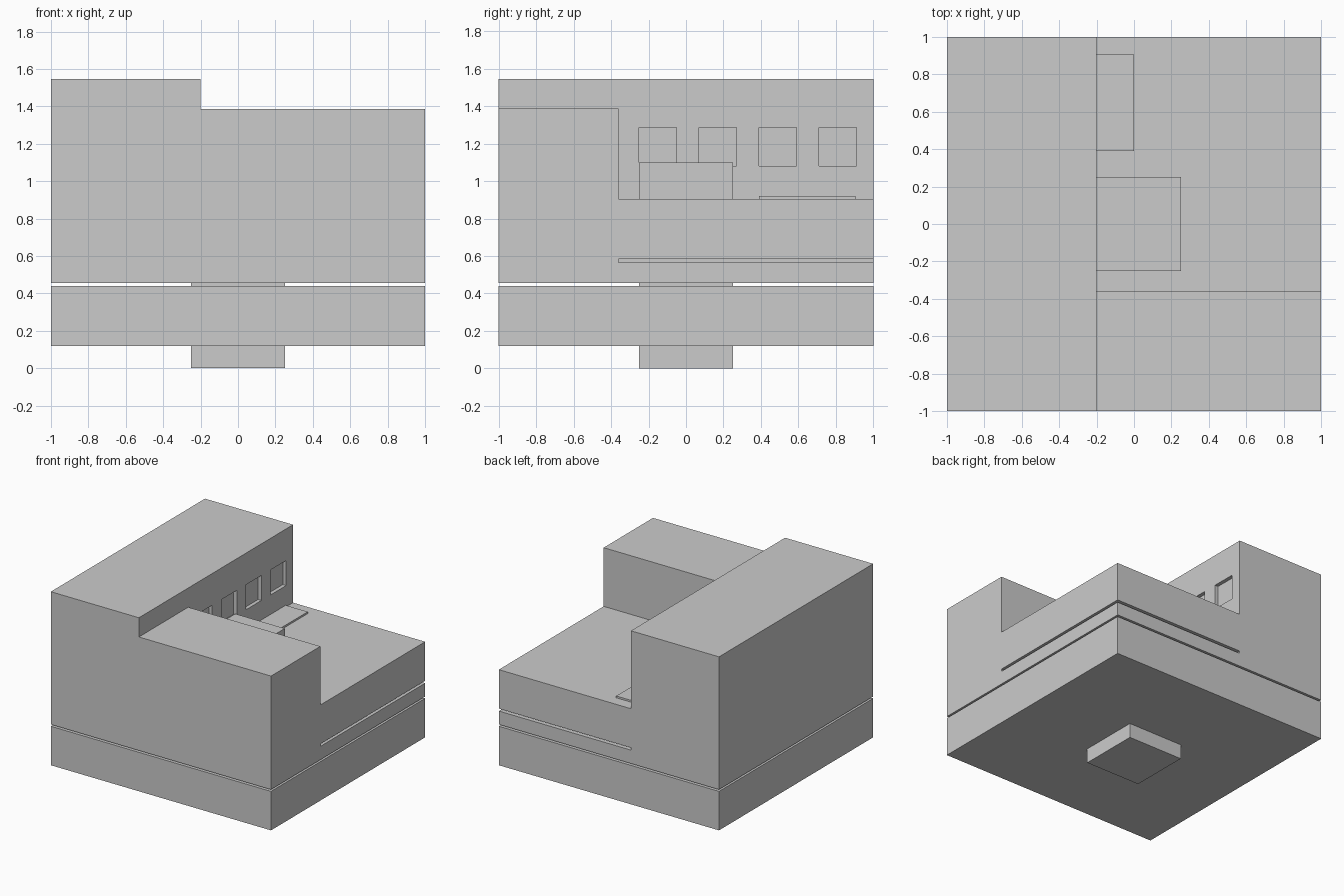
import bpy
import bmesh
from mathutils import Matrix

if "Cube" in bpy.data.objects:
    bpy.data.objects.remove(bpy.data.objects["Cube"])


def box(name, x, y, z):
    """Axis-aligned box from (min, max) ranges."""
    bm = bmesh.new()
    bmesh.ops.create_cube(bm, size=1)
    for v in bm.verts:
        v.co = [(a + b) / 2 + c * (b - a) for (a, b), c in zip((x, y, z), v.co)]
    mesh = bpy.data.meshes.new(name)
    bm.to_mesh(mesh)
    bm.free()
    obj = bpy.data.objects.new(name, mesh)
    bpy.context.collection.objects.link(obj)
    return obj


def cut(target, x, y, z):
    """Subtract a box from the target and remove the cutter."""
    cutter = box("cutter", x, y, z)
    cutter.hide_render = True
    mod = target.modifiers.new("cut", 'BOOLEAN')
    mod.operation = 'DIFFERENCE'
    mod.solver = 'EXACT'
    mod.object = cutter
    bpy.context.view_layer.objects.active = target
    bpy.ops.object.modifier_apply(modifier=mod.name)
    bpy.data.objects.remove(cutter)


FULL = (-1, 1)
PEG = (-0.25, 0.25)
WALL = -0.2       # inner face of the tall wing
WING = -0.36      # inner face of the front wing

# Foundation slab with the pegs below and above it
box("foundation", FULL, FULL, (0.12, 0.44))
box("foundation_peg", PEG, PEG, (0.0, 0.12))
box("building_peg", PEG, PEG, (0.44, 0.455))

# Main building: tall wing, lower front wing, courtyard in the corner
building = box("building", FULL, FULL, (0.455, 1.545))
cut(building, (WALL, 1.2), (-1.2, 1.2), (1.387, 1.8))
cut(building, (WALL, 1.2), (WING, 1.2), (0.565, 1.6))

# Row of recessed windows in the wall over the courtyard
for i in range(4):
    y = -0.25 + 0.32 * i
    cut(building, (WALL - 0.03, WALL + 0.1), (y, y + 0.2), (1.08, 1.285))

# Courtyard deck resting just above the lower floor
box("courtyard_deck", (WALL, 1), (WING, 1), (0.585, 0.905))
box("deck_block", (WALL, 0.25), PEG, (0.905, 1.1))
box("canopy", (WALL, 0.0), (0.39, 0.905), (0.905, 0.92))
